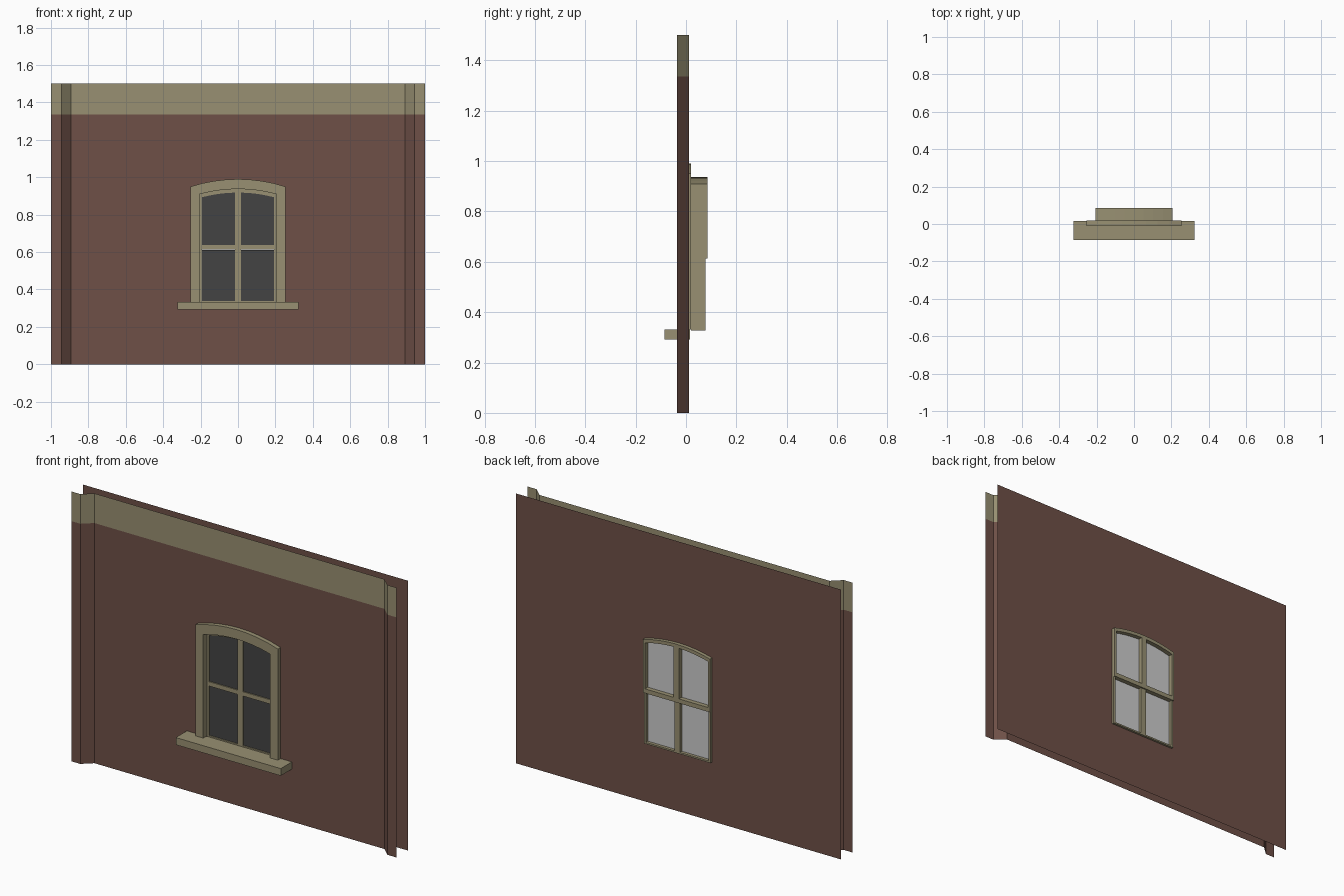
import bpy, bmesh, math

if "Cube" in bpy.data.objects:
    bpy.data.objects.remove(bpy.data.objects["Cube"])


def srgb(r, g, b):
    f = lambda c: c / 12.92 if c <= 0.04045 else ((c + 0.055) / 1.055) ** 2.4
    return tuple(f(v / 255) for v in (r, g, b)) + (1,)


def material(name, rgb):
    m = bpy.data.materials.new(name)
    m.diffuse_color = srgb(*rgb)
    m.use_nodes = True
    m.node_tree.nodes["Principled BSDF"].inputs["Base Color"].default_value = m.diffuse_color
    return m


BRICK = material("brick_brown", (110, 80, 71))
TRIM = material("trim_olive", (152, 144, 114))
DARK = material("outer_glass_dark", (68, 68, 68))
LIGHT = material("inner_glass_light", (204, 204, 204))


def finish(bm, name, mats):
    me = bpy.data.meshes.new(name)
    bm.to_mesh(me)
    bm.free()
    for m in mats:
        me.materials.append(m)
    ob = bpy.data.objects.new(name, me)
    bpy.context.collection.objects.link(ob)
    return ob


def plate(name, loops, y0, y1, mat, facing=-1):
    """Fill outline loops (outer and holes) in the XZ plane; extrude from y0 to y1."""
    bm = bmesh.new()
    for pts in loops:
        vs = [bm.verts.new((x, y0, z)) for x, z in pts]
        for i in range(len(vs)):
            bm.edges.new((vs[i - 1], vs[i]))
    bmesh.ops.triangle_fill(bm, edges=bm.edges[:], use_beauty=True)
    bm.normal_update()
    if y1 != y0:
        r = bmesh.ops.extrude_face_region(bm, geom=bm.faces[:], use_keep_orig=True)
        for v in r["geom"]:
            if isinstance(v, bmesh.types.BMVert):
                v.co.y = y1
        bmesh.ops.recalc_face_normals(bm, faces=bm.faces[:])
    else:
        flip = [f for f in bm.faces if f.normal.y * facing < 0]
        bmesh.ops.reverse_faces(bm, faces=flip)
    return finish(bm, name, [mat])


ARC_Z = 0.167   # common centre height of all the arches


def arc(r, x0, x1, n=8):
    out = []
    for i in range(n + 1):
        x = x0 + (x1 - x0) * i / n
        out.append((x, ARC_Z + math.sqrt(r * r - x * x)))
    return out


def rect(x0, x1, z0, z1):
    return [(x0, z0), (x1, z0), (x1, z1), (x0, z1)]


def arched(x0, x1, z0, r, n=8):
    return [(x0, z0), (x1, z0)] + arc(r, x1, x0, n)


HW, R_IN, R_OUT, R_GLASS = 0.2055, 0.77, 0.823, 0.751
SILL_TOP, BAND, TOP = 0.332, 1.335, 1.5
FRONT, FACE, BACK = -0.036, 0.012, 0.065
RAIL = 0.613

# Front wall sheet with window opening
plate("front_wall", [rect(-0.892, 0.892, 0, BAND), arched(-HW, HW, SILL_TOP, R_IN)],
      FACE, FACE, BRICK)
plate("front_band", [rect(-0.892, 0.892, BAND, TOP)], FACE, FACE, TRIM)

# Side pilasters: flat strip and slanted return, band coloured by height
for s, name in ((-1, "left_pilaster"), (1, "right_pilaster")):
    bm = bmesh.new()
    cols = [(1.0, FRONT), (0.945, FRONT), (0.892, FACE)]
    grid = [[bm.verts.new((s * x, y, z)) for x, y in cols] for z in (0, BAND, TOP)]
    for j in range(2):
        for i in range(2):
            q = [grid[j][i], grid[j][i + 1], grid[j + 1][i + 1], grid[j + 1][i]]
            f = bm.faces.new(q if s < 0 else q[::-1])
            f.material_index = j
    finish(bm, name, [BRICK, TRIM])

# Back wall sheet
plate("back_wall", [rect(-1, 1, 0, TOP), arched(-HW, HW, 0.328, R_IN)],
      BACK, BACK, BRICK, facing=1)

# Arched surround and sill
ow = 0.2535
plate("window_surround",
      [[(-ow, SILL_TOP)] + arc(R_OUT, -ow, ow) + [(ow, SILL_TOP), (HW, SILL_TOP)]
       + arc(R_IN, HW, -HW) + [(-HW, SILL_TOP)]], -0.012, 0.02, TRIM)
plate("window_sill", [rect(-0.323, 0.323, 0.292, SILL_TOP)], -0.0855, 0.016, TRIM)

# Sashes, each with two panes
gi, go = 0.0165, 0.193
low = [rect(-go, -gi, 0.337, RAIL - 0.001), rect(gi, go, 0.337, RAIL - 0.001)]
up = [arched(-go, -gi, 0.637, R_GLASS, 4), arched(gi, go, 0.637, R_GLASS, 4)]
plate("lower_sash", [[(-HW, RAIL), (-HW, 0.328), (HW, 0.328), (HW, RAIL), (go, RAIL),
                      (go, 0.337), (gi, 0.337), (gi, RAIL), (-gi, RAIL), (-gi, 0.337),
                      (-go, 0.337), (-go, RAIL)]], 0.02, 0.0775, TRIM)
plate("upper_sash", [arched(-HW, HW, RAIL, R_IN)] + up, 0.02, 0.0845, TRIM)

# Glass: dark outside, light inside
for i, pane in enumerate(low + up):
    plate(f"outer_glass_{i + 1}", [pane], 0.026, 0.026, DARK)
    plate(f"inner_glass_{i + 1}", [pane], 0.06, 0.06, LIGHT, facing=1)
